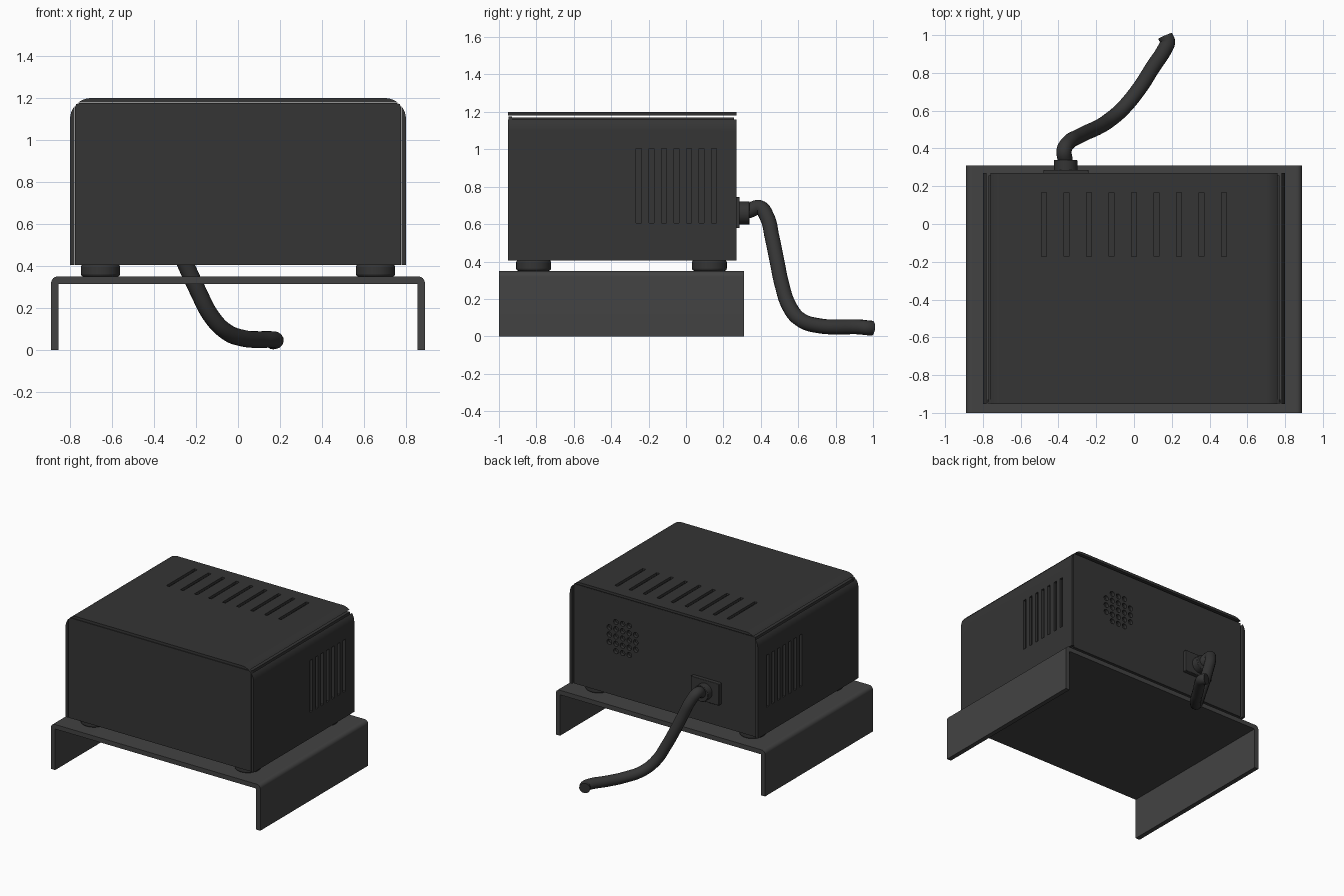
import bpy, bmesh
from math import cos, sin, pi, radians, acos
from mathutils import Matrix, Vector

if "Cube" in bpy.data.objects:
    bpy.data.objects.remove(bpy.data.objects["Cube"])


def paint(name, v):
    m = bpy.data.materials.new(name)
    m.diffuse_color = (v, v, v, 1)
    m.use_nodes = True
    m.node_tree.nodes["Principled BSDF"].inputs["Base Color"].default_value = m.diffuse_color
    return m


BLACK = paint("black", 0.035)
GREY = paint("dark_grey", 0.055)


def finish(name, bm, mat=BLACK, bevel=0.0, segs=3):
    bmesh.ops.recalc_face_normals(bm, faces=bm.faces)
    me = bpy.data.meshes.new(name)
    bm.to_mesh(me)
    bm.free()
    ob = bpy.data.objects.new(name, me)
    bpy.context.collection.objects.link(ob)
    me.materials.append(mat)
    if bevel:
        b = ob.modifiers.new("bevel", "BEVEL")
        b.width, b.segments, b.limit_method = bevel, segs, "ANGLE"
    smooth(ob)
    return ob


def smooth(ob):
    bpy.ops.object.select_all(action="DESELECT")
    ob.select_set(True)
    bpy.context.view_layer.objects.active = ob
    bpy.ops.object.shade_smooth_by_angle(angle=radians(35))


def add_box(bm, x, y, z):
    c = Vector((sum(x) / 2, sum(y) / 2, sum(z) / 2))
    s = Matrix.Diagonal((x[1] - x[0], y[1] - y[0], z[1] - z[0], 1))
    bmesh.ops.create_cube(bm, size=1, matrix=Matrix.Translation(c) @ s)


def add_cyl(bm, c, r, depth, axis="Z", n=32):
    rot = Matrix.Rotation(pi / 2, 4, "X") if axis == "Y" else Matrix()
    bmesh.ops.create_cone(bm, cap_ends=True, segments=n, radius1=r, radius2=r,
                          depth=depth, matrix=Matrix.Translation(c) @ rot)


def box(name, x, y, z, **kw):
    bm = bmesh.new()
    add_box(bm, x, y, z)
    return finish(name, bm, **kw)


def extrude(name, pts, y0, y1, **kw):
    """Extrude an xz outline along y."""
    bm = bmesh.new()
    f = bm.faces.new([bm.verts.new((x, y0, z)) for x, z in pts])
    g = bmesh.ops.extrude_face_region(bm, geom=[f])["geom"]
    bmesh.ops.translate(bm, vec=(0, y1 - y0, 0),
                        verts=[v for v in g if isinstance(v, bmesh.types.BMVert)])
    return finish(name, bm, **kw)


def arc(cx, cz, r, a0, a1, n=8):
    return [(cx + r * cos(a0 + (a1 - a0) * i / n),
             cz + r * sin(a0 + (a1 - a0) * i / n)) for i in range(n + 1)]


def cut(ob, bm):
    c = finish("cutter", bm)
    c.hide_render = True
    m = ob.modifiers.new("cut", "BOOLEAN")
    m.operation, m.solver, m.object = "DIFFERENCE", "EXACT", c
    bpy.context.view_layer.objects.active = ob
    bpy.ops.object.modifier_apply(modifier=m.name)
    bpy.data.objects.remove(c)
    smooth(ob)


def mirrored(pts):
    return [(-x, z) for x, z in reversed(pts)]


# stand: bent sheet with two legs
half = [(.855, .315), (.855, 0), (.89, 0)] + arc(.86, .32, .03, 0, pi / 2)
extrude("stand", half + mirrored(half), -1, .31, mat=GREY)

# inner body with round speaker-style vent holes in the back
body = box("inner_body", (-.771, .771), (-.94, .257), (.405, 1.171))
bm = bmesh.new()
for i in range(-2, 3):
    for j in range(-2, 3):
        if abs(i) + abs(j) < 4:
            add_cyl(bm, (.36 + i * .056, .257, .86 + j * .056), .02, .05, "Y", 16)
cut(body, bm)

# front panel
fp = [(.776, .405)] + arc(.756, 1.156, .02, 0, pi / 2, 4)
extrude("front_panel", fp + mirrored(fp), -.95, -.93)

# cover: top plate and side plates, parted by a slot along each rounded corner
a = acos(.8)
Y0, Y1 = -.952, .27
top_half = arc(.7, 1.1, .1, pi / 2 - a, pi / 2)
top = extrude("top_cover", top_half + mirrored(top_half), Y0, Y1)
bm = bmesh.new()
for i in range(-4, 5):
    add_box(bm, (i * .119 - .013, i * .119 + .013), (-.172, .167), (1.174, 1.23))
cut(top, bm)

side = [(.78, .405), (.8, .405)] + arc(.7, 1.1, .1, 0, a)
for s, label in ((1, "right"), (-1, "left")):
    ob = extrude(label + "_cover", side if s > 0 else mirrored(side), Y0, Y1)
    bm = bmesh.new()
    for i in range(7):
        y = -.252 + i * .067
        add_box(bm, sorted((s * .774, s * .83)), (y - .014, y + .014), (.605, 1.005))
    cut(ob, bm)

# feet
for x in (-.655, .655):
    for y in (-.815, .125):
        bm = bmesh.new()
        add_cyl(bm, (x, y, .379), .093, .058)
        finish("foot", bm, bevel=.012)

# power inlet plate and strain relief
box("cable_plate", (-.48, -.24), (.25, .287), (.578, .745), bevel=.004, segs=2)
bm = bmesh.new()
add_cyl(bm, (-.362, .305, .66), .062, .07, "Y")
finish("strain_relief", bm, bevel=.004, segs=2)

# power cable
path = [(-.362, .29, .66), (-.365, .34, .672), (-.37, .39, .69), (-.345, .432, .64),
        (-.30, .46, .53), (-.25, .485, .41), (-.19, .512, .28), (-.13, .55, .165),
        (-.06, .61, .09), (.03, .72, .055), (.1, .83, .05), (.165, .93, .05),
        (.178, .965, .046), (.165, .995, .043)]
cu = bpy.data.curves.new("power_cable", "CURVE")
cu.dimensions = "3D"
cu.bevel_depth, cu.bevel_resolution, cu.use_fill_caps = .04, 5, True
cu.resolution_u = 6
sp = cu.splines.new("BEZIER")
sp.bezier_points.add(len(path) - 1)
for p, co in zip(sp.bezier_points, path):
    p.co = co
    p.handle_left_type = p.handle_right_type = "AUTO"
cable = bpy.data.objects.new("power_cable", cu)
bpy.context.collection.objects.link(cable)
cu.materials.append(BLACK)
bpy.ops.object.select_all(action="DESELECT")
cable.select_set(True)
bpy.context.view_layer.objects.active = cable
bpy.ops.object.convert(target="MESH")
smooth(bpy.context.view_layer.objects.active)
